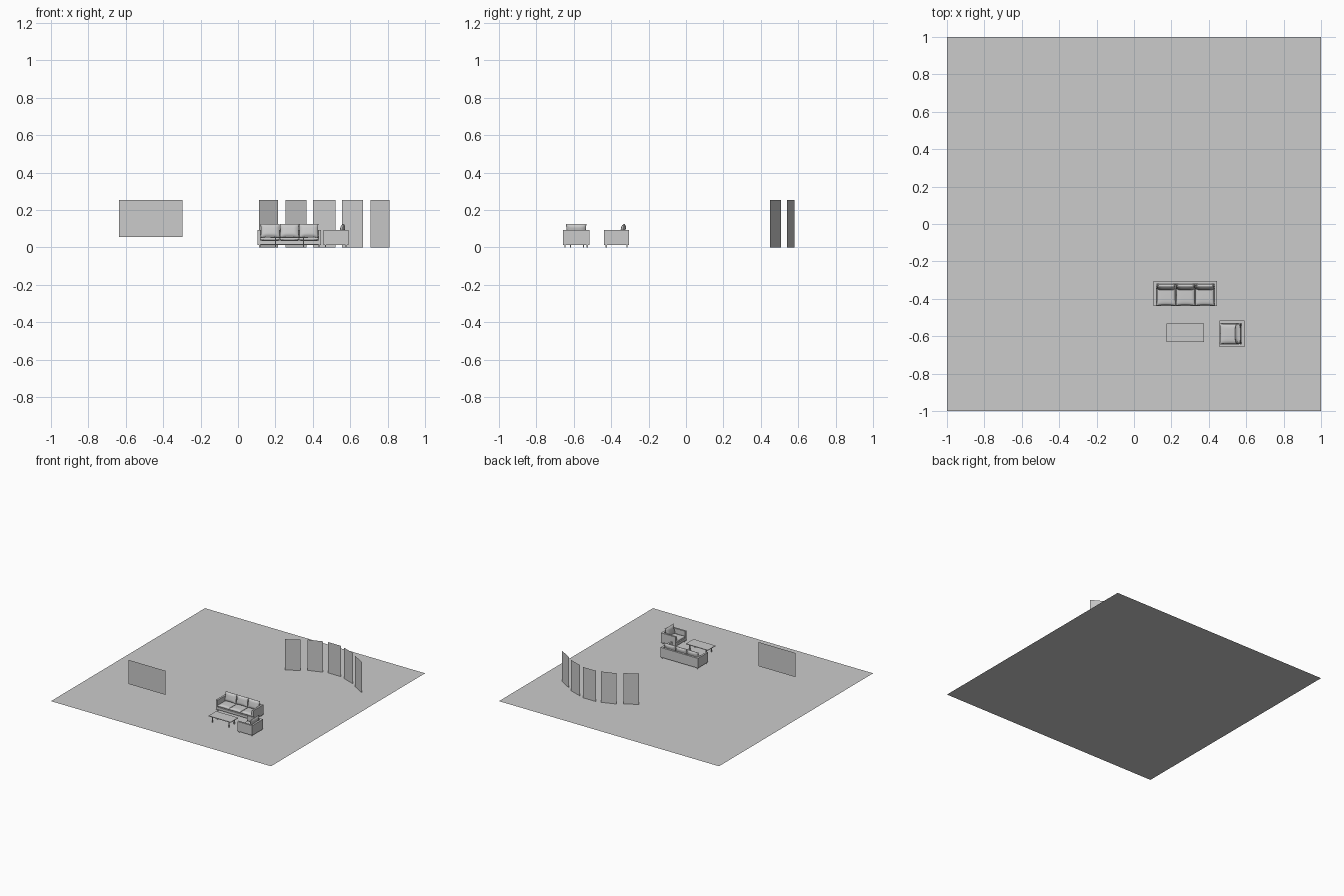
import bpy, bmesh
from math import radians
from mathutils import Matrix, Vector

if "Cube" in bpy.data.objects:
    bpy.data.objects.remove(bpy.data.objects["Cube"])


def finish(name, bm, smooth=False):
    me = bpy.data.meshes.new(name)
    bm.to_mesh(me)
    bm.free()
    if smooth:
        for p in me.polygons:
            p.use_smooth = True
    ob = bpy.data.objects.new(name, me)
    bpy.context.collection.objects.link(ob)
    return ob


def box(name, lo, hi, place=Matrix()):
    bm = bmesh.new()
    bmesh.ops.create_cube(bm, size=1)
    for v in bm.verts:
        v.co = place @ Vector([(a + b) / 2 + c * (b - a) for a, b, c in zip(lo, hi, v.co)])
    return finish(name, bm)


def sheet(name, a, b, z0, z1):
    bm = bmesh.new()
    bm.faces.new([bm.verts.new(c) for c in ((*a, z0), (*b, z0), (*b, z1), (*a, z1))])
    return finish(name, bm)


def cushion(name, size, place, edge):
    # soft block: thickness (local y) shrinks to `edge` of full near the seams
    bm = bmesh.new()
    bmesh.ops.create_cube(bm, size=2)
    bmesh.ops.subdivide_edges(bm, edges=bm.edges[:], cuts=7, use_grid_fill=True)
    for v in bm.verts:
        u, t, w = v.co
        puff = edge + (1 - edge) * ((1 - u**4) * (1 - w**4)) ** 0.5
        rim = 1 - 0.05 * t * t
        pinch_u, pinch_w = 1 - 0.05 * (1 - w * w), 1 - 0.05 * (1 - u * u)
        v.co = place @ Vector((u * rim * pinch_u * size[0] / 2, t * puff * size[1] / 2,
                               w * rim * pinch_w * size[2] / 2))
    return finish(name, bm, True)


def seating(name, centre, width, seats, turn):
    place = Matrix.Translation((*centre, 0)) @ Matrix.Rotation(radians(turn), 4, 'Z')
    hw, hd, arm = width / 2, 0.0665, 0.015
    # frame
    for s, side in ((-1, "left"), (1, "right")):
        xs = sorted((s * hw, s * (hw - arm)))
        box(f"{name}_{side}_arm", (xs[0], -hd, 0.012), (xs[1], hd, 0.092), place)
        for y, end in ((-hd + 0.011, "front"), (hd - 0.011, "back")):
            x = s * (hw - 0.011)
            box(f"{name}_{end}_{side}_leg", (x - 0.003, y - 0.003, 0),
                (x + 0.003, y + 0.003, 0.012), place)
    box(f"{name}_back", (-hw + arm, hd - 0.015, 0.012), (hw - arm, hd, 0.092), place)
    box(f"{name}_base", (-hw + arm, -hd, 0.015), (hw - arm, hd - 0.015, 0.036), place)
    # cushions
    w = (width - 2 * arm) / seats
    for i in range(seats):
        x = -hw + arm + w * (i + 0.5)
        flat = place @ Matrix.Translation((x, -0.008, 0.046)) @ Matrix.Rotation(radians(90), 4, 'X')
        cushion(f"{name}_seat_cushion_{i + 1}", (w, 0.022, 0.115), flat, 0.65)
        lean = place @ Matrix.Translation((x, 0.034, 0.09)) @ Matrix.Rotation(radians(-12), 4, 'X')
        cushion(f"{name}_back_cushion_{i + 1}", (w, 0.026, 0.074), lean, 0.3)


# floor
bm = bmesh.new()
bmesh.ops.create_grid(bm, x_segments=1, y_segments=1, size=1)
finish("floor", bm)

# screen hanging in front, and the curved row of standing panels
sheet("wall_screen", (-0.635, -0.517), (-0.298, -0.517), 0.055, 0.253)
cx = 0.461
sheet("panel_middle", (cx - 0.059, 0.592), (cx + 0.059, 0.592), 0, 0.253)
for s, side in ((-1, "left"), (1, "right")):
    sheet(f"panel_inner_{side}", (cx + s * 0.095, 0.58), (cx + s * 0.207, 0.54), 0, 0.253)
    sheet(f"panel_outer_{side}", (cx + s * 0.248, 0.508), (cx + s * 0.35, 0.449), 0, 0.253)

# seating group
seating("sofa", (0.275, -0.371), 0.34, 3, 0)
seating("armchair", (0.523, -0.587), 0.14, 1, -90)

# coffee table
box("table_top", (0.175, -0.632, 0.049), (0.375, -0.533, 0.054))
for x in (0.2, 0.35):
    for y in (-0.617, -0.548):
        box("table_leg", (x - 0.003, y - 0.003, 0), (x + 0.003, y + 0.003, 0.049))
